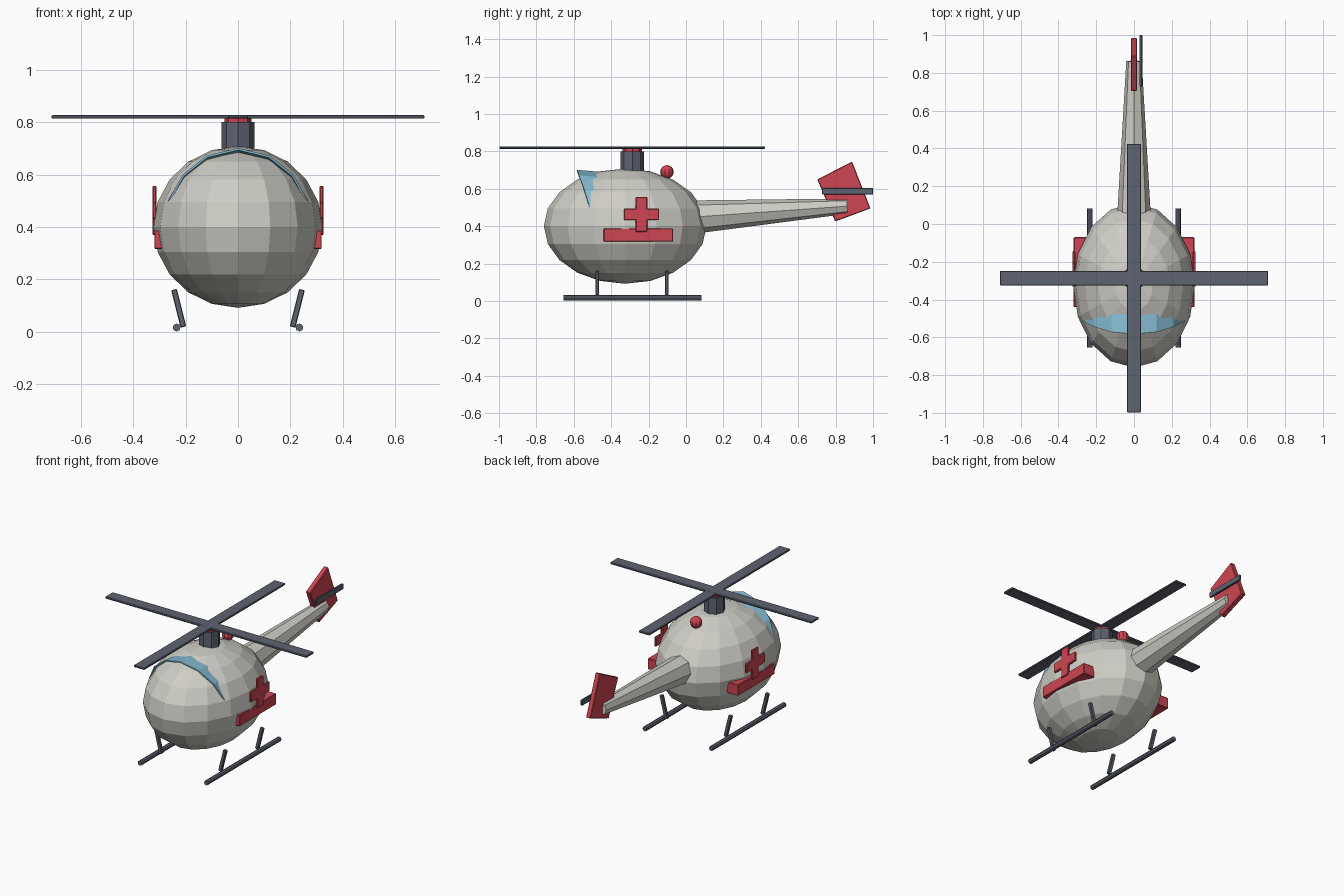
import bpy, bmesh, math
from mathutils import Vector, Matrix

old = bpy.data.objects.get("Cube")
if old:
    bpy.data.objects.remove(old, do_unlink=True)


def material(name, rgb):
    m = bpy.data.materials.new(name)
    m.use_nodes = True
    m.diffuse_color = (*rgb, 1)
    bsdf = next(n for n in m.node_tree.nodes if n.type == 'BSDF_PRINCIPLED')
    bsdf.inputs["Base Color"].default_value = (*rgb, 1)
    return m


GREY = material("warm grey", (0.62, 0.61, 0.56))
RED = material("red", (0.62, 0.06, 0.085))
DARK = material("slate", (0.11, 0.125, 0.165))
BLUE = material("glass blue", (0.24, 0.51, 0.66))


def finish(name, bm, mat):
    bmesh.ops.recalc_face_normals(bm, faces=bm.faces)
    mesh = bpy.data.meshes.new(name)
    bm.to_mesh(mesh)
    bm.free()
    mesh.materials.append(mat)
    ob = bpy.data.objects.new(name, mesh)
    bpy.context.collection.objects.link(ob)
    return ob


def bevel(ob, width):
    mod = ob.modifiers.new("edge", 'BEVEL')
    mod.width, mod.segments = width, 1
    return ob


def box(name, centre, size, mat, tilt=None):
    bm = bmesh.new()
    bmesh.ops.create_cube(bm, size=1)
    m = Matrix.Translation(centre) @ (tilt or Matrix()) @ Matrix.Diagonal((*size, 1))
    bmesh.ops.transform(bm, matrix=m, verts=bm.verts)
    return bevel(finish(name, bm, mat), 0.003)


def ball(name, centre, radii, mat, segments, rings):
    bm = bmesh.new()
    bmesh.ops.create_uvsphere(bm, u_segments=segments, v_segments=rings, radius=1)
    m = Matrix.Translation(centre) @ Matrix.Diagonal((*radii, 1))
    bmesh.ops.transform(bm, matrix=m, verts=bm.verts)
    return finish(name, bm, mat)


def tube(name, start, end, r1, r2, mat, sides=8):
    """Straight, optionally tapered prism between two points."""
    start, end = Vector(start), Vector(end)
    axis = end - start
    bm = bmesh.new()
    bmesh.ops.create_cone(bm, cap_ends=True, segments=sides, radius1=r1,
                          radius2=r2, depth=axis.length)
    m = Matrix.Translation((start + end) / 2) @ axis.to_track_quat('Z', 'Y').to_matrix().to_4x4()
    bmesh.ops.transform(bm, matrix=m, verts=bm.verts)
    return finish(name, bm, mat)


def plate(name, outline, x0, x1, mat):
    """Side-on (y, z) outline extruded from x0 to x1."""
    bm = bmesh.new()
    face = bm.faces.new([bm.verts.new((x0, y, z)) for y, z in outline])
    new = bmesh.ops.extrude_face_region(bm, geom=[face])["geom"]
    bmesh.ops.translate(bm, vec=(x1 - x0, 0, 0),
                        verts=[v for v in new if isinstance(v, bmesh.types.BMVert)])
    return bevel(finish(name, bm, mat), 0.004)


# Cabin and tail boom
ball("cabin", (0, -0.325, 0.4), (0.322, 0.435, 0.308), GREY, 16, 10)
tube("tail_boom", (0, 0.06, 0.45), (0, 0.862, 0.507), 0.088, 0.041, GREY)

# Windscreen visor: a thin arch sinking back into the cabin
half = [(0, -0.583, 0.701), (0.12, -0.572, 0.672), (0.21, -0.545, 0.6), (0.267, -0.515, 0.5)]
arch = [(-x, y, z) for x, y, z in half[:0:-1]] + half
bm = bmesh.new()
front = [bm.verts.new(p) for p in arch]
back = [bm.verts.new((x * 0.98, -0.42, z - 0.014)) for x, y, z in arch]
for i in range(len(arch) - 1):
    bm.faces.new((front[i], front[i + 1], back[i + 1], back[i]))
visor = finish("windscreen", bm, BLUE)
visor.modifiers.new("thickness", 'SOLIDIFY').thickness = 0.008

# Main rotor
HUB_Y = -0.287
tube("rotor_mast", (0, HUB_Y, 0.67), (0, HUB_Y, 0.8), 0.062, 0.062, DARK)
tube("rotor_cap", (0, HUB_Y, 0.79), (0, HUB_Y, 0.822), 0.052, 0.052, RED)
box("rotor_blade_across", (0, HUB_Y, 0.82), (1.42, 0.076, 0.013), DARK)
box("rotor_blade_along", (0, HUB_Y, 0.82), (0.076, 1.42, 0.0126), DARK)

# Beacon light
ball("beacon", (0, -0.102, 0.69), (0.036, 0.036, 0.036), RED, 10, 8)

# Tail fin and tail rotor
plate("tail_fin", [(0.702, 0.65), (0.888, 0.745), (0.986, 0.495), (0.798, 0.425)],
      -0.016, 0.016, RED)
box("tail_rotor", (0.037, 0.864, 0.587), (0.014, 0.272, 0.036), DARK)

# Cross emblem outline
CY, CZ, ARM, THICK = -0.238, 0.463, 0.094, 0.031
cross = []
for q in range(4):
    c, s = round(math.cos(q * math.pi / 2)), round(math.sin(q * math.pi / 2))
    for a, b in ((ARM, -THICK), (ARM, THICK), (THICK, THICK)):
        cross.append((CY + a * c - b * s, CZ + a * s + b * c))

# Paired parts on both sides
for side, s in (("left", 1), ("right", -1)):
    plate(side + "_cross", cross, s * 0.311, s * 0.326, RED)
    box(side + "_side_step", (s * 0.279, -0.255, 0.352), (0.08, 0.37, 0.07), RED)
    tube(side + "_skid", (s * 0.234, -0.655, 0.017), (s * 0.234, 0.082, 0.017),
         0.015, 0.015, DARK)
    for end, y in (("front", -0.474), ("rear", -0.103)):
        lean = Matrix.Rotation(s * math.radians(14), 4, 'Y')
        box(f"{side}_{end}_strut", (s * 0.226, y, 0.09), (0.022, 0.02, 0.147), DARK, lean)
